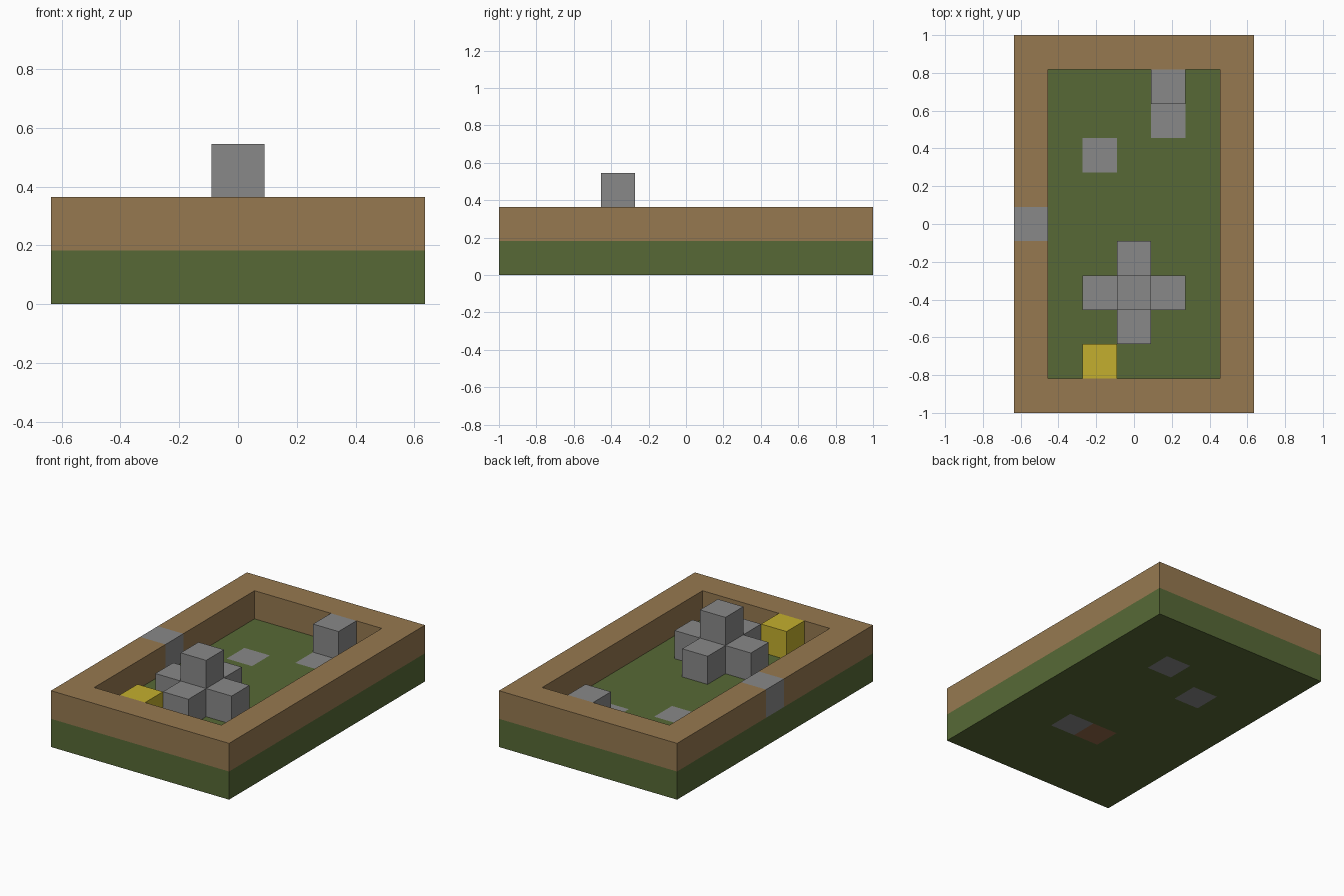
import bpy
import bmesh
from mathutils import Matrix, Vector

if "Cube" in bpy.data.objects:
    bpy.data.objects.remove(bpy.data.objects["Cube"], do_unlink=True)

U = 2 / 11            # side of one block
COLS, ROWS = 7, 11    # blocks across x and y


def material(name, rgb):
    """Flat material from an sRGB colour, stored as linear values."""
    lin = [((c / 255 + 0.055) / 1.055) ** 2.4 for c in rgb]
    mat = bpy.data.materials.new(name)
    mat.use_nodes = True
    mat.diffuse_color = (*lin, 1)
    bsdf = next(n for n in mat.node_tree.nodes if n.type == 'BSDF_PRINCIPLED')
    bsdf.inputs["Base Color"].default_value = (*lin, 1)
    return mat


grass = material("grass_green", (87, 105, 54))
wood = material("wood_brown", (150, 121, 80))
stone = material("stone_grey", (137, 137, 137))
gold = material("gold_yellow", (196, 175, 46))
dirt = material("dirt_brown", (146, 103, 72))


def finish(name, bm, mats):
    bmesh.ops.recalc_face_normals(bm, faces=bm.faces[:])
    mesh = bpy.data.meshes.new(name)
    bm.to_mesh(mesh)
    bm.free()
    for mat in mats:
        mesh.materials.append(mat)
    obj = bpy.data.objects.new(name, mesh)
    bpy.context.collection.objects.link(obj)
    return obj


def cell_of(face):
    """Block column and row that a face belongs to, counted from the middle."""
    p = face.calc_center_median() - face.normal * U * 0.2
    return round(p.x / U), round(p.y / U)


def layer(name, level, mats, special, hollow=False):
    """One block-high layer; special maps cells to material indices."""
    bm = bmesh.new()
    bmesh.ops.create_grid(bm, x_segments=COLS, y_segments=ROWS, size=0.5,
                          matrix=Matrix.Diagonal((COLS * U, ROWS * U, 1, 1)))
    if hollow:
        inner = [f for f in bm.faces
                 if abs(cell_of(f)[0]) < COLS // 2 and abs(cell_of(f)[1]) < ROWS // 2]
        bmesh.ops.delete(bm, geom=inner, context='FACES')
    bmesh.ops.translate(bm, verts=bm.verts[:], vec=(0, 0, level * U))
    top = bmesh.ops.extrude_face_region(bm, geom=bm.faces[:])["geom"]
    verts = [g for g in top if isinstance(g, bmesh.types.BMVert)]
    bmesh.ops.translate(bm, verts=verts, vec=(0, 0, U))
    bmesh.ops.recalc_face_normals(bm, faces=bm.faces[:])
    for f in bm.faces:
        f.material_index = special.get(cell_of(f), 0)
    return finish(name, bm, mats)


def block(name, col, row, mat, height=1):
    """Block column standing on the ground layer."""
    bm = bmesh.new()
    centre = Vector((col * U, row * U, U * (1 + height / 2)))
    bmesh.ops.create_cube(bm, size=U, matrix=Matrix.Translation(centre)
                          @ Matrix.Diagonal((1, 1, height, 1)))
    return finish(name, bm, [mat])


# Ground with stones and dirt set into it, and the wall around it
layer("ground", 0, [grass, stone, dirt],
      {(-1, 2): 1, (1, 3): 1, (1, -2): 1, (0, -2): 2})
layer("wall", 1, [wood, stone], {(-3, 0): 1}, hollow=True)

# Stone monument: tall centre with four arms
block("monument_centre", 0, -2, stone, height=2)
for side, dx, dy in (("left", 1, 0), ("right", -1, 0), ("back", 0, 1), ("front", 0, -1)):
    block("monument_arm_" + side, dx, -2 + dy, stone)

# Single blocks
block("back_stone", 1, 4, stone)
block("gold_block", -1, -4, gold)
